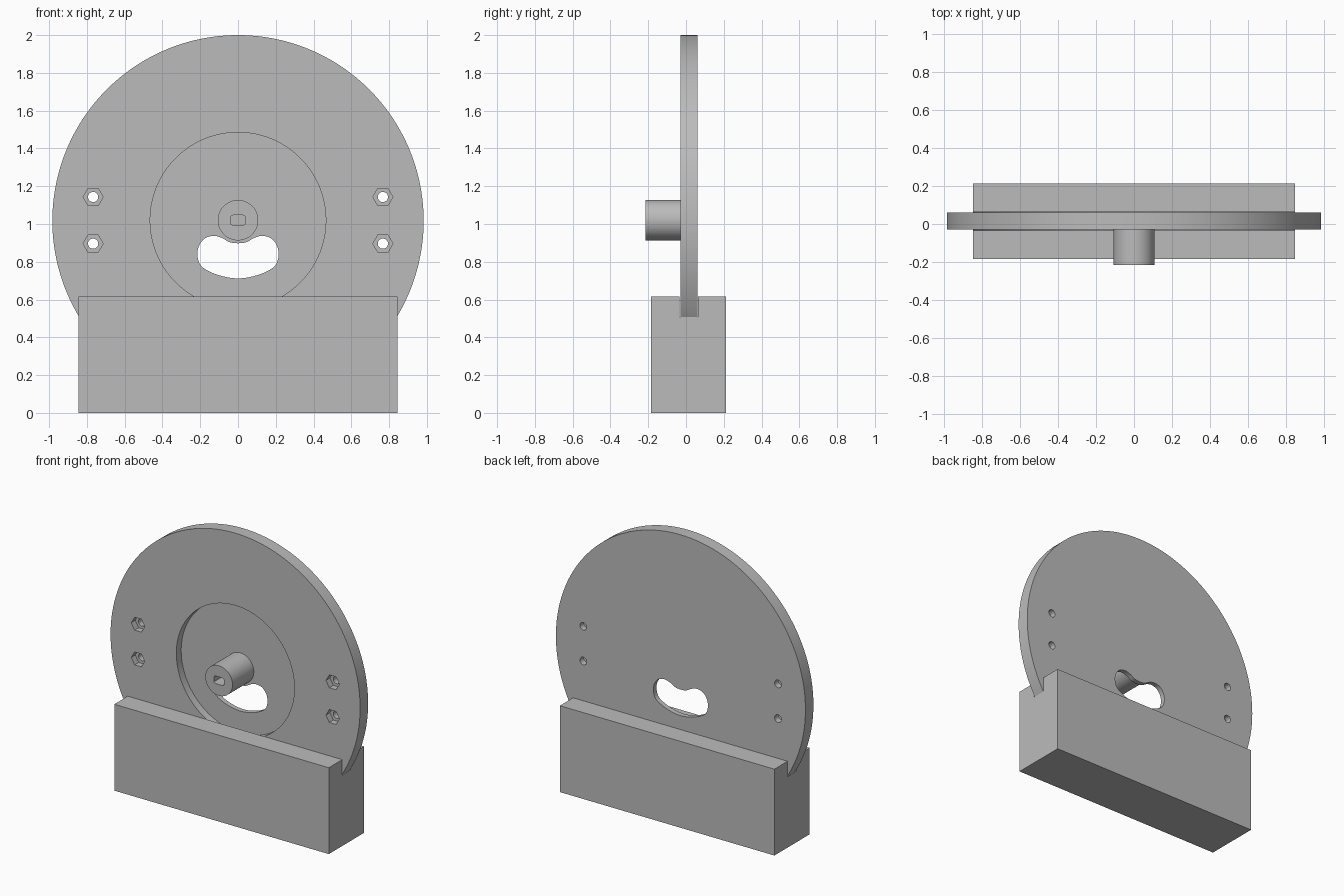
import bpy
import bmesh
from math import cos, sin, tau, radians
from mathutils import Vector

if "Cube" in bpy.data.objects:
    bpy.data.objects.remove(bpy.data.objects["Cube"])

grey = bpy.data.materials.new("plain grey")
grey.use_nodes = True
grey.diffuse_color = (0.5, 0.5, 0.5, 1)
grey.node_tree.nodes["Principled BSDF"].inputs["Base Color"].default_value = (0.5, 0.5, 0.5, 1)


def circle(x, z, r, n=128):
    return [(x + r * cos(tau * i / n), z + r * sin(tau * i / n)) for i in range(n)]


def smooth_loop(points, steps=8):
    """Closed Catmull-Rom curve through the points."""
    p = [Vector(q) for q in points]
    out = []
    for i in range(len(p)):
        a, b, c, d = (p[(i + k) % len(p)] for k in (-1, 0, 1, 2))
        for s in range(steps):
            t = s / steps
            out.append((2 * b + (c - a) * t + (2 * a - 5 * b + 4 * c - d) * t * t
                        + (3 * b - a - 3 * c + d) * t ** 3) / 2)
    return out


def prism(name, outline, y0, y1):
    """Extrude an x-z outline from y0 to y1."""
    bm = bmesh.new()
    face = bm.faces.new([bm.verts.new((x, y0, z)) for x, z in outline])
    ext = bmesh.ops.extrude_face_region(bm, geom=[face])
    moved = [v for v in ext["geom"] if isinstance(v, bmesh.types.BMVert)]
    bmesh.ops.translate(bm, verts=moved, vec=(0, y1 - y0, 0))
    bmesh.ops.recalc_face_normals(bm, faces=bm.faces)
    mesh = bpy.data.meshes.new(name)
    bm.to_mesh(mesh)
    bm.free()
    mesh.materials.append(grey)
    obj = bpy.data.objects.new(name, mesh)
    bpy.context.collection.objects.link(obj)
    return obj


def activate(obj):
    bpy.ops.object.select_all(action="DESELECT")
    obj.select_set(True)
    bpy.context.view_layer.objects.active = obj


def cut(obj, outline, y0, y1):
    """Subtract an extruded outline."""
    cutter = prism("cutter", outline, y0, y1)
    cutter.hide_render = True
    mod = obj.modifiers.new("cut", "BOOLEAN")
    mod.operation = "DIFFERENCE"
    mod.solver = "EXACT"
    mod.object = cutter
    activate(obj)
    bpy.ops.object.modifier_apply(modifier=mod.name)
    bpy.data.objects.remove(cutter)


FRONT, BACK, FLOOR = -0.03, 0.06, 0.025
AXIS = 1.017

# Disc with a round recess in its front
disc = prism("disc", circle(0, AXIS, 0.983, 192), FRONT, BACK)
cut(disc, circle(0, AXIS + 0.003, 0.465), -0.2, FLOOR)

# Kidney-shaped opening below the hub
half = [(0.045, 0.904), (0.085, 0.926), (0.13, 0.937), (0.178, 0.922), (0.21, 0.875),
        (0.212, 0.815), (0.185, 0.769), (0.105, 0.73)]
kidney = [(0, 0.898)] + half + [(0, 0.712)] + [(-x, z) for x, z in reversed(half)]
cut(disc, smooth_loop(kidney), -0.2, 0.2)

# Bolt holes with hexagonal nut pockets
for x in (-0.767, 0.767):
    for z in (0.896, 1.143):
        cut(disc, circle(x, z, 0.053, 6), -0.2, 0.015)
        cut(disc, circle(x, z, 0.027, 32), -0.2, 0.2)

# Hub with a blind rounded keyway
hub = prism("hub", circle(0, AXIS + 0.003, 0.107, 64), -0.215, FLOOR)
keyway = [(x + (0.02 if x > 0 else -0.02), z + AXIS + 0.003)
          for x, z in circle(0, 0, 0.027, 34)]
keyway = [(max(-0.04, min(0.04, x)), z) for x, z in keyway]
cut(hub, keyway, -0.3, -0.08)

# Base block with a curved slot that holds the disc
base = prism("base_block", [(-0.845, 0), (0.845, 0), (0.845, 0.615), (-0.845, 0.615)],
             -0.185, 0.212)
cut(base, circle(0, AXIS, 0.987, 192), FRONT - 0.004, BACK + 0.004)

for obj in (disc, hub):
    activate(obj)
    bpy.ops.object.shade_smooth_by_angle(angle=radians(30))
